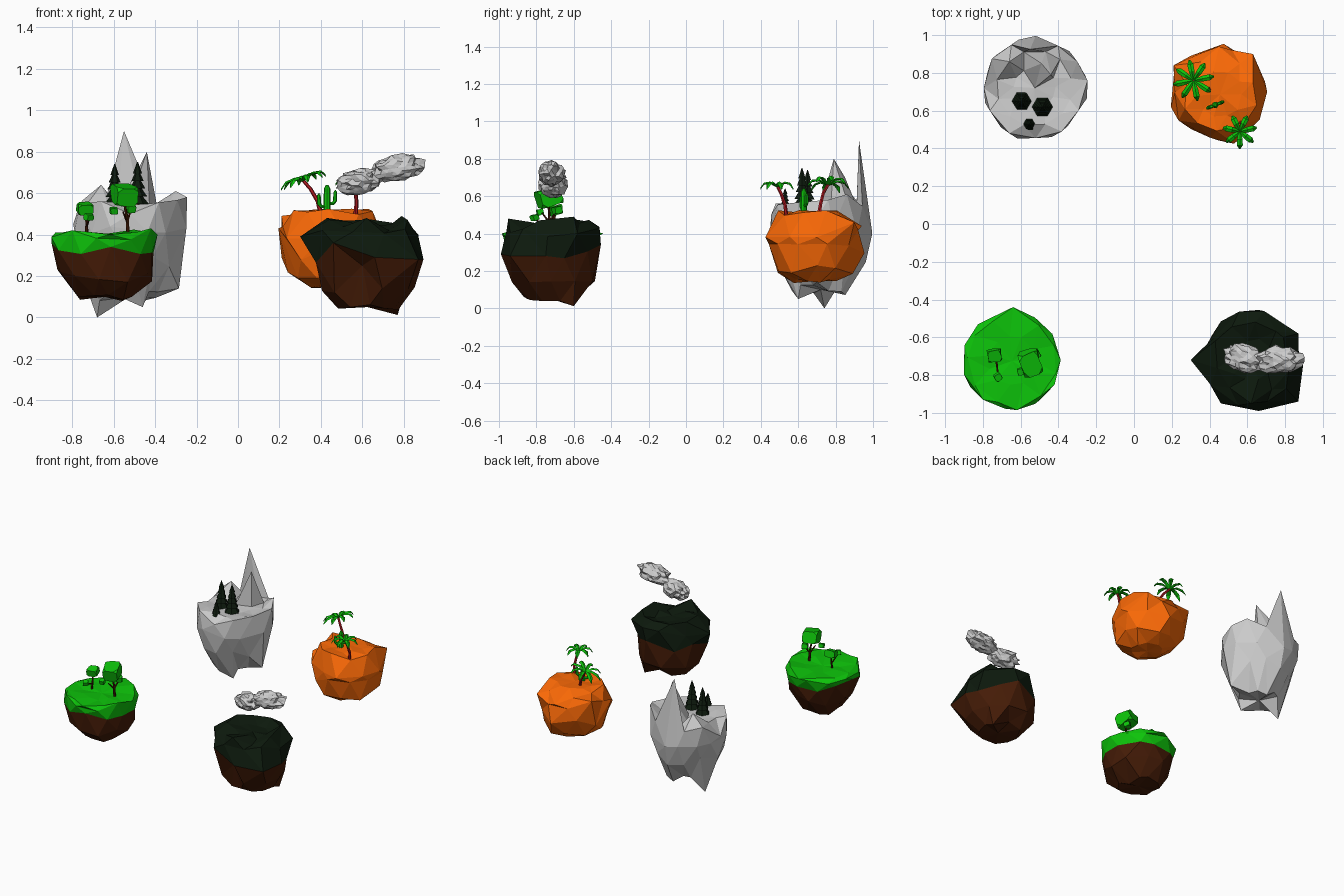
import bpy, bmesh, math, random
from mathutils import Vector, Matrix, noise

if "Cube" in bpy.data.objects:
    bpy.data.objects.remove(bpy.data.objects["Cube"])

random.seed(4)


def mat(name, rgb):
    m = bpy.data.materials.new(name)
    m.diffuse_color = (*rgb, 1)
    m.use_nodes = True
    m.node_tree.nodes["Principled BSDF"].inputs["Base Color"].default_value = m.diffuse_color
    return m


GREEN = mat("leaf_green", (0.004, 0.55, 0.003))
BROWN = mat("soil_brown", (0.058, 0.011, 0.002))
DARK = mat("dark_green", (0.004, 0.010, 0.004))
ORANGE = mat("sand_orange", (0.95, 0.14, 0.002))
RED = mat("trunk_red", (0.45, 0.01, 0.015))


def finish(name, bm, mats=()):
    bmesh.ops.recalc_face_normals(bm, faces=bm.faces)
    me = bpy.data.meshes.new(name)
    bm.to_mesh(me)
    bm.free()
    ob = bpy.data.objects.new(name, me)
    bpy.context.collection.objects.link(ob)
    for m in mats:
        me.materials.append(m)
    return ob


# Floating rock: rings of (radius, z, jitter) from top to bottom, then single
# vertices are pulled out to form crags; faces below ring `split` use material 2
def island(name, c, rings, n, pulls, mats=(), split=99, top=0.4):
    bm = bmesh.new()
    rows = []
    for k, (r, z, j) in enumerate(rings):
        row = []
        for i in range(n):
            a = 2 * math.pi * (i + 0.5 * (k % 2) + random.uniform(-.15, .15)) / n
            d = r + random.uniform(-j, j) * 0.6
            row.append(bm.verts.new((c[0] + d * math.cos(a), c[1] + d * math.sin(a),
                                     z + random.uniform(-j, j))))
        rows.append(row)
    apex = bm.verts.new((c[0], c[1], top))
    base = bm.verts.new((c[0], c[1], rings[-1][1]))
    for i in range(n):
        i2 = (i + 1) % n
        bm.faces.new((apex, rows[0][i], rows[0][i2]))
        bm.faces.new((base, rows[-1][i2], rows[-1][i])).material_index = int(split < 99)
        for k in range(len(rows) - 1):
            u, l = rows[k], rows[k + 1]
            if k % 2 == 0:
                tris = ((u[i], l[i], u[i2]), (l[i], l[i2], u[i2]))
            else:
                tris = ((u[i], l[i], l[i2]), (u[i], l[i2], u[i2]))
            for t in tris:
                bm.faces.new(t).material_index = int(k >= split)
    free = set(bm.verts)
    for p in pulls:
        p = Vector(p)
        v = min(sorted(free, key=lambda q: q.co[:]),
                key=lambda q: ((q.co - p) * Vector((1, 1, 0.6))).length)
        v.co = p
        free.discard(v)
    return finish(name, bm, mats)


# Tapered tube through points (x, y, z, radius)
def tube(name, pts, m, n=6):
    bm = bmesh.new()
    rows = []
    for k, p in enumerate(pts):
        a, b = Vector(pts[max(k - 1, 0)][:3]), Vector(pts[min(k + 1, len(pts) - 1)][:3])
        rot = (b - a).to_track_quat('Z', 'Y')
        rows.append([bm.verts.new(Vector(p[:3]) + rot @ Vector((
            p[3] * math.cos(2 * math.pi * i / n), p[3] * math.sin(2 * math.pi * i / n), 0)))
            for i in range(n)])
    for u, l in zip(rows, rows[1:]):
        for i in range(n):
            bm.faces.new((u[i], u[(i + 1) % n], l[(i + 1) % n], l[i]))
    bm.faces.new(rows[0])
    bm.faces.new(rows[-1])
    return finish(name, bm, [m])


# Chunky, tilted block of leaves with cut corners
def leaf_block(name, c, size, turn):
    bm = bmesh.new()
    bmesh.ops.create_cube(bm, size=1)
    bmesh.ops.bevel(bm, geom=bm.verts[:], offset=0.22, segments=1, affect='VERTICES')
    for v in bm.verts:
        v.co += Vector([random.uniform(-.06, .06) for _ in range(3)])
    bm.transform(Matrix.Translation(c) @ Matrix.Rotation(turn, 4, 'Z')
                 @ Matrix.Rotation(0.25, 4, 'X') @ Matrix.Diagonal((*size, 1)))
    finish(name, bm, [GREEN])


def pine(name, x, y, z0, z1, r):
    h = z1 - z0
    tube(name + "_trunk", [(x, y, z0 - 0.03, r * .2), (x, y, z0 + h * .4, r * .15)], BROWN)
    for k in range(5):
        b = z0 + h * (0.12 + 0.16 * k)
        rr = r * (1 - 0.15 * k)
        tube(f"{name}_tier_{k}", [(x, y, b, rr), (x, y, min(b + h * .26, z1), rr * .12)], DARK, 6)


def palm(name, pts, r, fronds, tilt):
    tube(name + "_trunk", pts, RED)
    bm = bmesh.new()
    c = Vector(pts[-1][:3])
    for i in range(fronds):
        a = 2 * math.pi * (i + 0.25) / fronds
        out, side = Vector((math.cos(a), math.sin(a), 0)), Vector((-math.sin(a), math.cos(a), 0))
        prev = None
        for t, w, z in ((0.03, .007, 0), (.45, .015, .02), (.8, .016, .014), (1, .004, -.012)):
            p = c + out * r * t + Vector((0, 0, z + tilt * out.x * r * t))
            row = [bm.verts.new(p + o) for o in (side * w, Vector((0, 0, .008)), -side * w,
                                                 Vector((0, 0, -.004)))]
            if prev:
                for j in range(4):
                    bm.faces.new((prev[j], prev[(j + 1) % 4], row[(j + 1) % 4], row[j]))
            else:
                bm.faces.new(row)
            prev = row
        bm.faces.new(prev)
    finish(name + "_fronds", bm, [GREEN])


def cloud(name, c, size, turn, tilt):
    bm = bmesh.new()
    bmesh.ops.create_icosphere(bm, subdivisions=3, radius=1)
    for v in bm.verts:
        v.co *= 0.93 + random.uniform(-.15, .15) + .12 * noise.noise(v.co * 2)
    bm.transform(Matrix.Translation(c) @ Matrix.Rotation(turn, 4, 'Z')
                 @ Matrix.Rotation(tilt, 4, 'Y') @ Matrix.Diagonal((*size, 1)))
    finish(name, bm)


# Meadow island
island("meadow_island", (-0.645, -0.725),
       [(.13, .405, .008), (.235, .415, .012), (.26, .385, .01), (.25, .325, .02),
        (.215, .20, .035), (.14, .10, .015)], 11,
       [(-.64, -.44, .40), (-.90, -.73, .36), (-.388, -.72, .40), (-.77, -.78, .10),
        (-.56, -.72, .08), (-.42, -.85, .43), (-.80, -.93, .42), (-.62, -.985, .40)],
       [GREEN, BROWN], 3, .395)

# Mountain island
island("mountain_island", (-0.525, 0.72),
       [(.11, .54, .005), (.20, .55, .008), (.265, .55, .02), (.272, .42, .02),
        (.24, .27, .035), (.14, .10, .03)], 12,
       [(-.55, .925, .90), (-.44, .79, .80), (-.246, .76, .58), (-.30, .86, .61),
        (-.52, .996, .40), (-.68, .74, .0), (-.46, .60, .05), (-.285, .70, .14),
        (-.795, .72, .45), (-.66, .86, .64), (-.52, .455, .50), (-.49, .85, .70)], top=.55)

# Desert island
island("desert_island", (0.455, 0.685),
       [(.12, .515, .012), (.195, .505, .02), (.248, .41, .035), (.25, .31, .035),
        (.205, .205, .025), (.11, .145, .012)], 10,
       [(.21, .84, .49), (.195, .62, .43), (.45, .94, .44), (.705, .70, .38),
        (.53, .425, .38), (.63, .90, .46)], [ORANGE], top=.52)

# Dark forest island
island("forest_island", (0.625, -0.72),
       [(.11, .445, .02), (.19, .45, .03), (.25, .41, .03), (.26, .29, .05),
        (.235, .16, .04), (.15, .05, .025)], 10,
       [(.30, -.72, .39), (.43, -.62, .48), (.79, -.60, .49), (.62, -.95, .48),
        (.87, -.94, .28), (.77, -.60, .012), (.46, -.95, .36), (.87, -.58, .40),
        (.60, -.90, .25), (.66, -.455, .34), (.895, -.75, .28), (.66, -.99, .29)],
       [DARK, BROWN], 3, .44)

# Broad-leaved trees
for name, pts in {
    "large_tree_trunk": [(-.53, -.73, .40, .010), (-.535, -.73, .48, .007), (-.55, -.735, .56, .006)],
    "large_tree_branch": [(-.535, -.73, .46, .006), (-.52, -.70, .51, .005)],
    "large_tree_twig": [(-.535, -.73, .46, .006), (-.555, -.77, .51, .004)],
    "small_tree_trunk": [(-.73, -.72, .40, .008), (-.73, -.71, .46, .007), (-.738, -.695, .52, .005)],
    "small_tree_branch": [(-.73, -.71, .44, .006), (-.72, -.80, .47, .004)],
}.items():
    tube(name, pts, BROWN)
leaf_block("large_tree_crown", (-.55, -.735, .592), (.105, .12, .085), .3)
leaf_block("large_tree_side_leaves", (-.52, -.69, .525), (.042, .042, .036), .5)
leaf_block("large_tree_low_leaves", (-.60, -.78, .515), (.034, .034, .03), .2)
leaf_block("small_tree_crown", (-.738, -.695, .525), (.07, .06, .05), .2)
leaf_block("small_tree_low_leaves", (-.72, -.81, .485), (.036, .036, .03), .6)

# Pines
pine("pine_left", -.595, .65, .52, .74, .052)
pine("pine_right", -.485, .62, .52, .75, .055)
pine("pine_small", -.555, .53, .52, .64, .036)

# Palms
palm("palm_tall", [(.40, .71, .50, .012), (.385, .72, .56, .010), (.35, .735, .62, .009),
                   (.315, .76, .66, .008)], .11, 8, .32)
palm("palm_short", [(.565, .54, .47, .012), (.572, .53, .55, .010), (.568, .51, .61, .009),
                    (.56, .49, .65, .008)], .092, 7, 0)

# Cactus: stem and paired arms with rounded tips
tube("cactus_stem", [(.43, .63, .49, .013), (.43, .63, .52, .017), (.43, .63, .62, .016),
                     (.43, .63, .64, .006)], GREEN, 8)
for s, z in ((-1, .535), (1, .55)):
    q = lambda d, h, r: (.43 + s * d, .63 + s * d * .4, z + h, r)
    tube("cactus_arm", [q(0, 0, .009), q(.028, 0, .009), q(.038, .012, .010),
                        q(.040, .055, .009), q(.040, .065, .003)], GREEN)

# Clouds
cloud("cloud_low", (.585, -.71, .655), (.118, .076, .066), -.3, -.1)
cloud("cloud_high", (.77, -.72, .722), (.132, .075, .068), 0, -.15)
